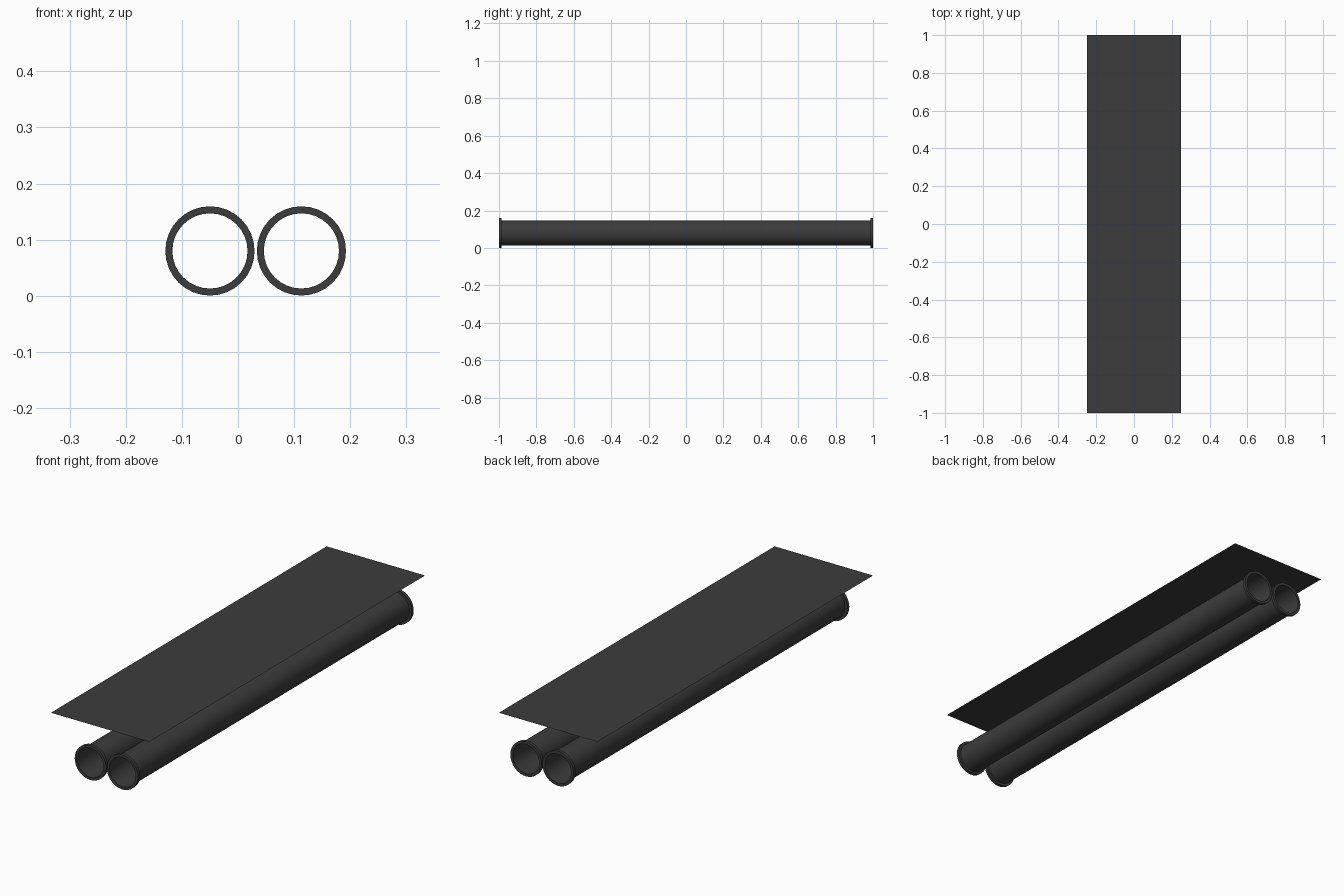
import bpy, bmesh, math

cube = bpy.data.objects.get("Cube")
if cube:
    bpy.data.objects.remove(cube)

SIDES = 32
HALF = 1.0        # half length
BORE = 0.068      # pipe radius
RIM = 0.0795      # flange radius
LIP = 0.014       # flange thickness
AXIS_Z = 0.08

mat = bpy.data.materials.new("dark grey")
mat.use_nodes = True
grey = (0.045, 0.045, 0.045, 1)
mat.diffuse_color = grey
bsdf = mat.node_tree.nodes["Principled BSDF"]
bsdf.inputs["Base Color"].default_value = grey
bsdf.inputs["Roughness"].default_value = 0.8


def finish(name, bm, location):
    mesh = bpy.data.meshes.new(name)
    bm.to_mesh(mesh)
    bm.free()
    mesh.materials.append(mat)
    obj = bpy.data.objects.new(name, mesh)
    obj.location = location
    bpy.context.collection.objects.link(obj)
    return obj


def lathe(name, profile, location):
    """Revolve (radius, y) points about the y axis."""
    bm = bmesh.new()
    rings = []
    for r, y in profile:
        angles = [2 * math.pi * i / SIDES for i in range(SIDES)]
        rings.append([bm.verts.new((r * math.cos(a), y, r * math.sin(a))) for a in angles])
    for a, b in zip(rings, rings[1:]):
        for i in range(SIDES):
            j = (i + 1) % SIDES
            bm.faces.new((a[i], a[j], b[j], b[i]))
    bmesh.ops.recalc_face_normals(bm, faces=bm.faces)
    obj = finish(name, bm, location)
    bpy.ops.object.select_all(action="DESELECT")
    obj.select_set(True)
    bpy.context.view_layer.objects.active = obj
    bpy.ops.object.shade_smooth_by_angle(angle=math.radians(35))
    return obj


# Flanged open pipes: outer skin with end lips, plus the bore lining
WALL = 0.001
front_half = [(BORE, -HALF), (RIM, -HALF), (RIM, LIP - HALF), (BORE, LIP - HALF)]
back_half = [(r, -y) for r, y in reversed(front_half)]
lining = [(BORE - WALL, HALF), (BORE - WALL, -HALF), (BORE, -HALF)]
for name, x in (("right_pipe", -0.05), ("left_pipe", 0.113)):
    lathe(name, front_half + back_half + lining, (x, 0, AXIS_Z))

# Thin flat sheet floating above the pipes
bm = bmesh.new()
bmesh.ops.create_grid(bm, x_segments=1, y_segments=1, size=1)
bmesh.ops.scale(bm, vec=(0.25, HALF, 1), verts=bm.verts)
finish("top_sheet", bm, (0, 0, 0.256))
